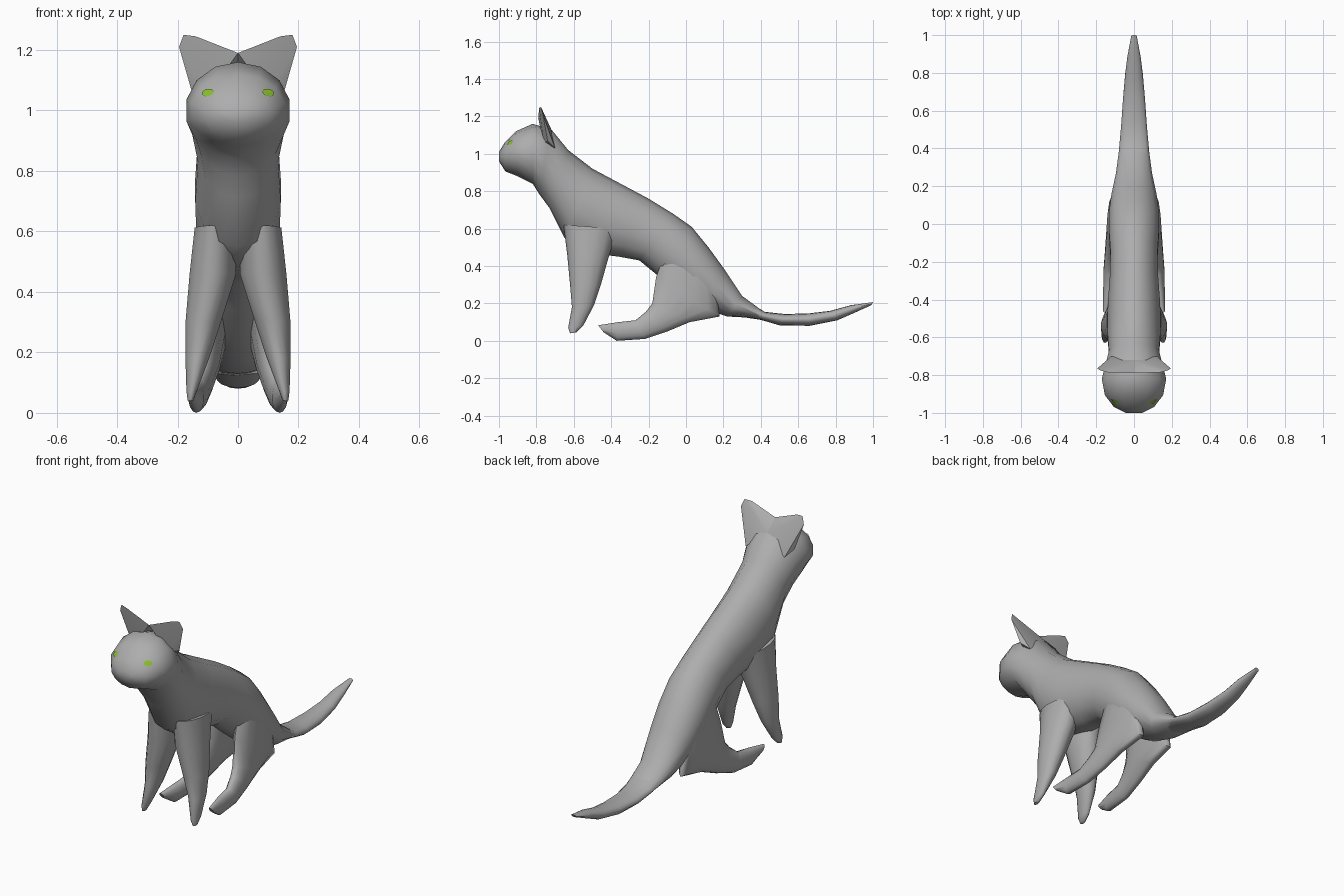
import bpy, bmesh, math
from mathutils import Vector


def material(name, rgb):
    m = bpy.data.materials.new(name)
    m.diffuse_color = (*rgb, 1)
    return m


GREY = material("grey fur", (0.42, 0.42, 0.42))
GREEN = material("green eye", (0.25, 0.52, 0.03))


def finish(bm, name, mat, angle=70):
    bmesh.ops.recalc_face_normals(bm, faces=bm.faces)
    me = bpy.data.meshes.new(name)
    bm.to_mesh(me)
    bm.free()
    me.materials.append(mat)
    ob = bpy.data.objects.new(name, me)
    bpy.context.collection.objects.link(ob)
    bpy.ops.object.select_all(action='DESELECT')
    bpy.context.view_layer.objects.active = ob
    ob.select_set(True)
    bpy.ops.object.shade_smooth_by_angle(angle=math.radians(angle))
    return ob


def loft(name, rings, side=1, n=14):
    """Elliptical rings given by two profile points (y, z), half width, x centre."""
    bm = bmesh.new()
    loops = []
    for y1, z1, y2, z2, w, cx in rings:
        a, b = Vector((0, y1, z1)), Vector((0, y2, z2))
        mid, half = (a + b) / 2, (a - b) / 2
        loops.append([bm.verts.new(mid + half * math.cos(t)
                                   + Vector((side * (cx + w * math.sin(t)), 0, 0)))
                      for t in (2 * math.pi * i / n for i in range(n))])
    for p, q in zip(loops, loops[1:]):
        for i in range(n):
            j = (i + 1) % n
            bm.faces.new((p[i], p[j], q[j], q[i]))
    bm.faces.new(loops[0])
    bm.faces.new(loops[-1])
    return finish(bm, name, GREY)


# Head, neck and trunk down to the rump
body = loft("body", [(*r, 0) for r in [
    (-1.00, 1.01, -1.00, 0.96, 0.045),
    (-0.97, 1.06, -0.965, 0.905, 0.11),
    (-0.91, 1.12, -0.90, 0.88, 0.158),
    (-0.82, 1.16, -0.82, 0.84, 0.175),
    (-0.72, 1.13, -0.785, 0.785, 0.155),
    (-0.63, 1.02, -0.73, 0.71, 0.136),
    (-0.50, 0.92, -0.65, 0.55, 0.145),
    (-0.35, 0.84, -0.52, 0.47, 0.142),
    (-0.20, 0.76, -0.36, 0.45, 0.13),
    (-0.07, 0.68, -0.25, 0.43, 0.128),
    (0.03, 0.61, -0.14, 0.34, 0.135),
    (0.12, 0.50, -0.01, 0.24, 0.135),
    (0.20, 0.39, 0.10, 0.17, 0.122),
    (0.30, 0.24, 0.22, 0.13, 0.098),
    (0.42, 0.152, 0.37, 0.122, 0.08)]])

# Tail
loft("tail", [(*r, 0) for r in [
    (0.30, 0.23, 0.28, 0.13, 0.085),
    (0.42, 0.155, 0.40, 0.112, 0.08),
    (0.53, 0.143, 0.50, 0.083, 0.07),
    (0.66, 0.147, 0.66, 0.08, 0.06),
    (0.77, 0.160, 0.81, 0.11, 0.048),
    (0.88, 0.190, 0.89, 0.145, 0.036),
    (1.00, 0.207, 0.99, 0.19, 0.015)]])

FRONT_LEG = [
    (-0.655, 0.62, -0.36, 0.60, 0.070, 0.075),
    (-0.635, 0.46, -0.41, 0.46, 0.079, 0.083),
    (-0.62, 0.30, -0.455, 0.30, 0.060, 0.115),
    (-0.61, 0.18, -0.492, 0.19, 0.041, 0.134),
    (-0.63, 0.07, -0.55, 0.08, 0.018, 0.153),
    (-0.62, 0.04, -0.585, 0.045, 0.010, 0.157)]

HIND_LEG = [
    (-0.11, 0.48, 0.16, 0.30, 0.045, 0.085),
    (-0.16, 0.34, 0.18, 0.13, 0.050, 0.092),
    (-0.18, 0.20, 0.02, 0.10, 0.044, 0.105),
    (-0.215, 0.155, -0.10, 0.05, 0.038, 0.117),
    (-0.27, 0.11, -0.22, 0.01, 0.032, 0.130),
    (-0.36, 0.10, -0.37, 0.00, 0.026, 0.138),
    (-0.47, 0.083, -0.44, 0.045, 0.012, 0.153)]

# One side of the ear crest: front outline, then the slope down to the neck
EAR = [(0, -0.79, 1.19), (0.14, -0.785, 1.245), (0.18, -0.775, 1.25),
       (0.195, -0.765, 1.21), (0.155, -0.74, 1.07), (0.1, -0.76, 1.05),
       (0, -0.72, 1.13), (0.12, -0.70, 1.03)]

for side, tag in ((1, "left"), (-1, "right")):
    loft("front_leg_" + tag, FRONT_LEG, side)
    loft("hind_leg_" + tag, HIND_LEG, side)

    # Ear
    bm = bmesh.new()
    for x, y, z in EAR:
        bm.verts.new((side * x, y, z))
    bmesh.ops.convex_hull(bm, input=bm.verts)
    finish(bm, "ear_" + tag, GREY, 40)

    # Eye: thin tilted oval laid on the face
    bm = bmesh.new()
    tilt = math.radians(12)
    rim = []
    for i in range(13):
        r = 0 if i == 12 else 1
        t = i * math.pi / 6
        u, v = 0.019 * r * math.cos(t), 0.012 * r * math.sin(t)
        x = side * (0.098 + u * math.cos(tilt) + v * math.sin(tilt))
        z = 1.057 - u * math.sin(tilt) + v * math.cos(tilt)
        hit, loc, nor, _ = body.ray_cast((x, -2, z), (0, 1, 0))
        rim.append(bm.verts.new(loc + nor * 0.004))
    for i in range(12):
        bm.faces.new((rim[i], rim[(i + 1) % 12], rim[12]))
    eye = finish(bm, "eye_" + tag, GREEN)
    if eye.data.polygons[0].normal.y > 0:
        eye.data.flip_normals()
